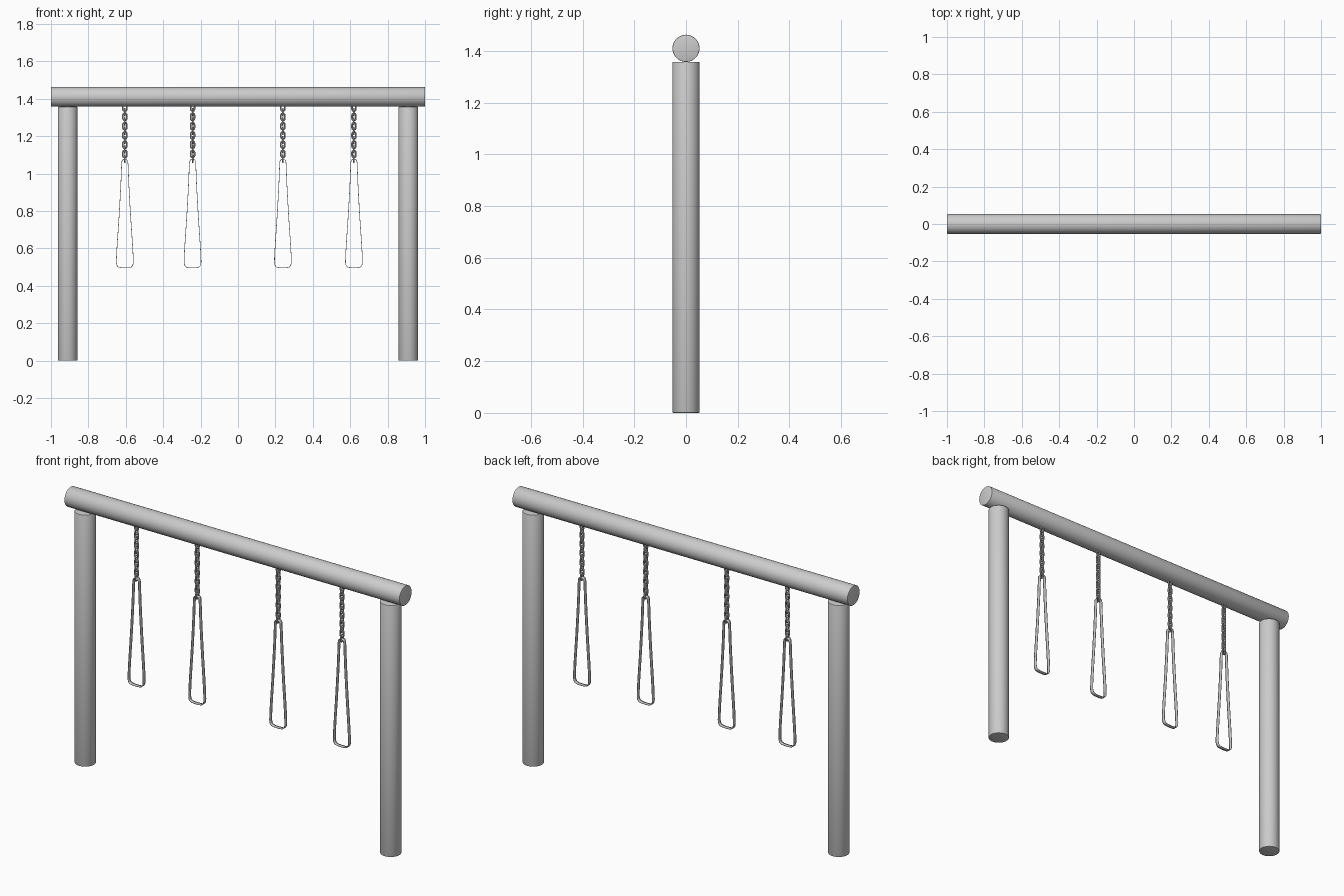
import bpy, bmesh, math
from mathutils import Vector

if "Cube" in bpy.data.objects:
    bpy.data.objects.remove(bpy.data.objects["Cube"])

R = 0.0525           # log radius
BEAM_Z = 1.41
TRAPS = (-0.605, -0.243, 0.24, 0.62)


def finish(name, bm):
    bmesh.ops.recalc_face_normals(bm, faces=bm.faces)
    mesh = bpy.data.meshes.new(name)
    bm.to_mesh(mesh)
    bm.free()
    ob = bpy.data.objects.new(name, mesh)
    bpy.context.collection.objects.link(ob)
    bpy.context.view_layer.objects.active = ob
    bpy.ops.object.select_all(action='DESELECT')
    ob.select_set(True)
    bpy.ops.object.shade_smooth_by_angle(angle=math.radians(40))
    return ob


def log(name, length, loc, rot=(0, 0, 0)):
    bm = bmesh.new()
    bmesh.ops.create_cone(bm, cap_ends=True, segments=48, radius1=R, radius2=R, depth=length)
    rims = [e for e in bm.edges if any(len(f.verts) > 4 for f in e.link_faces)]
    bmesh.ops.bevel(bm, geom=rims, offset=0.003, segments=2, profile=0.5, affect='EDGES')
    ob = finish(name, bm)
    ob.location, ob.rotation_euler = loc, rot
    return ob


def add_link(bm, z, turned, half=0.0085, r=0.0105, wire=0.0042, n=8, sides=8):
    """Stadium-shaped chain link, upright, optionally turned 90 degrees."""
    rings = []
    for end in (0, 1):
        for i in range(n + 1):
            a = math.pi * (end + i / n)
            d = Vector((math.cos(a), 0, math.sin(a)))
            c = d * r + Vector((0, 0, half if end == 0 else -half))
            ring = []
            for k in range(sides):
                t = 2 * math.pi * k / sides
                p = c + d * (wire * math.cos(t)) + Vector((0, wire * math.sin(t), 0))
                if turned:
                    p = Vector((-p.y, p.x, p.z))
                ring.append(bm.verts.new(p + Vector((0, 0, z))))
            rings.append(ring)
    for a, b in zip(rings, rings[1:] + rings[:1]):
        for k in range(sides):
            j = (k + 1) % sides
            bm.faces.new((a[k], a[j], b[j], b[k]))


def smooth_loop(pts, steps=5):
    """Closed Catmull-Rom curve through the points."""
    out, n = [], len(pts)
    for i in range(n):
        p0, p1, p2, p3 = (Vector(pts[(i + k - 1) % n]) for k in range(4))
        for s in range(steps):
            t = s / steps
            out.append(0.5 * (2 * p1 + (p2 - p0) * t + (2 * p0 - 5 * p1 + 4 * p2 - p3) * t * t
                              + (3 * p1 - p0 - 3 * p2 + p3) * t ** 3))
    return out


# Frame: beam and two posts
log("top_beam", 2.0, (0, 0, BEAM_Z), (0, math.pi / 2, 0))
for side, x in (("left", -0.911), ("right", 0.911)):
    log(side + "_post", BEAM_Z - R, (x, 0, (BEAM_Z - R) / 2))

# Half outline of the hanging loop (x, z), mirrored to close it
half = [(0.008, 1.075), (0.014, 1.068), (0.017, 1.05), (0.022, 0.93), (0.031, 0.77),
        (0.041, 0.62), (0.045, 0.54), (0.0435, 0.515), (0.036, 0.502), (0.018, 0.497)]
outline = smooth_loop(half + [(-x, z) for x, z in reversed(half)])

for i, x in enumerate(TRAPS, 1):
    # Chain of alternating links
    bm = bmesh.new()
    for k in range(12):
        add_link(bm, 1.353 - k * 0.0248, k % 2 == 1)
    finish(f"chain_{i}", bm).location.x = x

    # Flat strap loop
    bm = bmesh.new()
    rows = [[bm.verts.new((p.x, y, p.y)) for y in (-0.01, 0.01)] for p in outline]
    for a, b in zip(rows, rows[1:] + rows[:1]):
        bm.faces.new((a[0], a[1], b[1], b[0]))
    strap = finish(f"strap_loop_{i}", bm)
    strap.location.x = x
    mod = strap.modifiers.new("thickness", 'SOLIDIFY')
    mod.thickness, mod.offset = 0.003, 0
